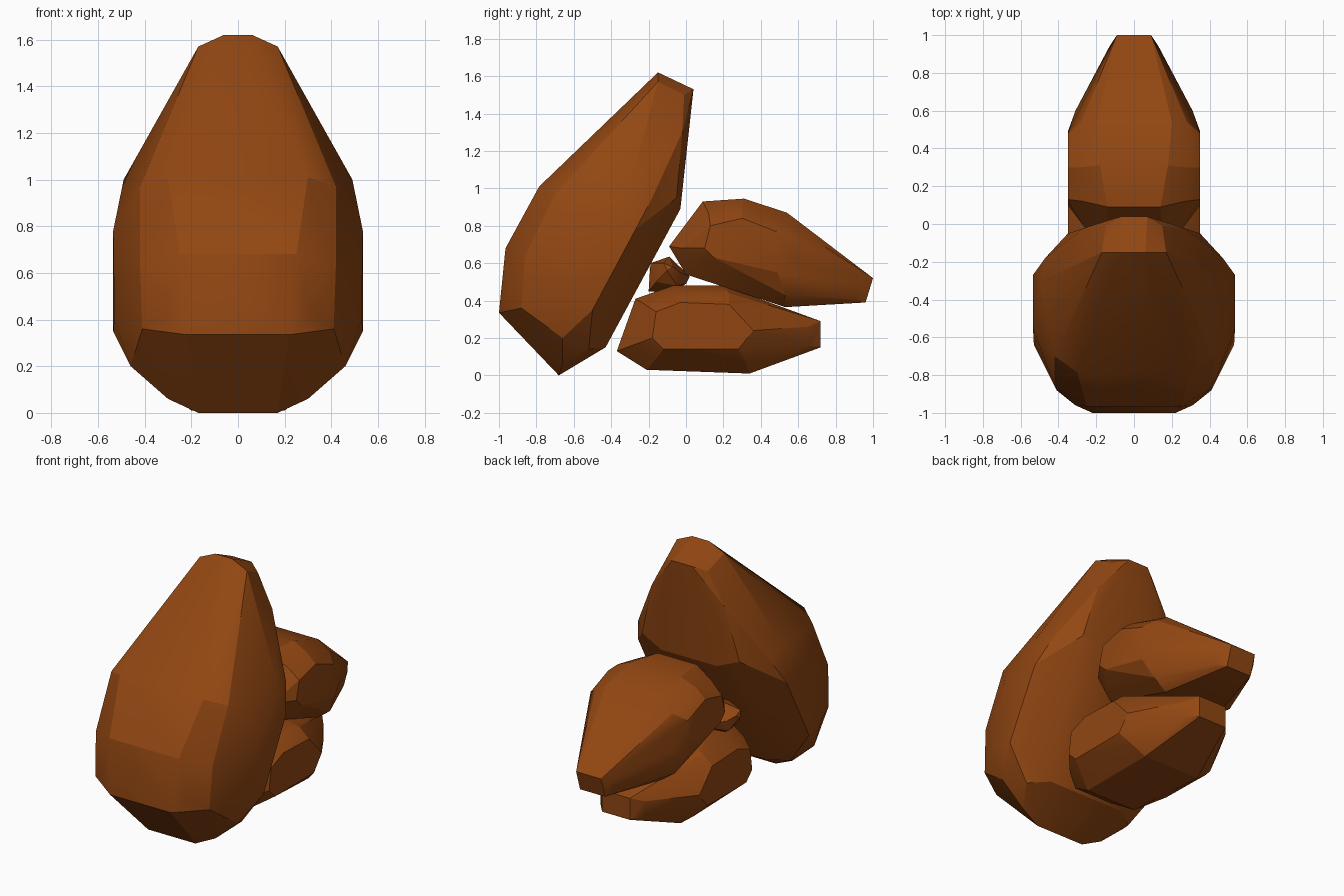
import bpy
import bmesh
import math

cube = bpy.data.objects.get("Cube")
if cube:
    bpy.data.objects.remove(cube, do_unlink=True)

# Single earthy material
brown = bpy.data.materials.new("rust brown stone")
brown.use_nodes = True
colour = (0.285, 0.062, 0.006, 1)
brown.diffuse_color = colour
shader = next(n for n in brown.node_tree.nodes if n.type == 'BSDF_PRINCIPLED')
shader.inputs["Base Color"].default_value = colour
shader.inputs["Roughness"].default_value = 0.9


def rock(name, corners, centre_x=0):
    """Chiselled rock: convex hull of (y, z, half width) corners mirrored in x."""
    bm = bmesh.new()
    for y, z, half in corners:
        for side in (-1, 1):
            bm.verts.new((centre_x + side * half, y, z))
    hull = bmesh.ops.convex_hull(bm, input=bm.verts[:])
    loose = {v for v in hull["geom_interior"] + hull["geom_unused"]
             if isinstance(v, bmesh.types.BMVert)}
    bmesh.ops.delete(bm, geom=list(loose), context='VERTS')
    # Merge nearly coplanar triangles into broad facets
    bmesh.ops.dissolve_limit(bm, angle_limit=math.radians(3),
                             verts=bm.verts[:], edges=bm.edges[:])
    bmesh.ops.recalc_face_normals(bm, faces=bm.faces[:])
    mesh = bpy.data.meshes.new(name)
    bm.to_mesh(mesh)
    bm.free()
    mesh.materials.append(brown)
    obj = bpy.data.objects.new(name, mesh)
    bpy.context.collection.objects.link(obj)
    bpy.ops.object.select_all(action='DESELECT')
    obj.select_set(True)
    bpy.context.view_layer.objects.active = obj
    bpy.ops.object.shade_smooth_by_angle(angle=math.radians(22))
    return obj


# Tall leaning rock: side outline, then shoulders, then widest flank
rock("leaning_rock", [
    (-1, .335, .22), (-.965, .68, .25), (-.785, 1.01, .3), (-.15, 1.62, .06),
    (.04, 1.53, .07), (-.03, .89, .2), (-.43, .15, .28), (-.68, 0, .17),
    (-.96, .42, .31), (-.88, .36, .41), (-.86, .64, .42), (-.7, .97, .42),
    (-.15, 1.57, .17), (-.01, 1.5, .15), (-.02, 1.3, .26), (-.05, .95, .35),
    (-.18, .95, .47), (-.3, 1.0, .49), (-.27, .78, .535), (-.55, .78, .535),
    (-.5, .35, .535), (-.64, .4, .53), (-.66, .06, .3), (-.66, .2, .46),
    (-.52, .14, .39),
])

# Upper rock, tapering toward the back
rock("upper_rock", [
    (-.09, .69, .15), (.09, .93, .14), (.31, .945, .18), (.54, .87, .2),
    (1, .52, .09), (.96, .39, .09), (.53, .365, .2), (0, .54, .18),
    (-.02, .68, .26), (.12, .87, .27), (.3, .9, .28), (.54, .82, .28),
    (.1, .68, .35), (.13, .8, .35), (.3, .84, .35), (.48, .77, .35),
    (.49, .55, .35), (.15, .63, .35), (.6, .6, .31), (.53, .43, .29),
    (.94, .49, .13), (.9, .41, .13),
])

# Lower rock, lying flat on the ground
rock("lower_rock", [
    (-.37, .13, .14), (-.27, .41, .14), (-.07, .48, .18), (.2, .48, .18),
    (.72, .29, .1), (.72, .15, .1), (.34, .01, .2), (-.21, .03, .18),
    (-.29, .16, .25), (-.22, .38, .26), (-.05, .44, .28), (.23, .44, .28),
    (-.18, .2, .35), (-.16, .34, .35), (-.03, .39, .35), (.23, .38, .35),
    (.36, .24, .35), (.28, .14, .35), (-.12, .14, .35), (.32, .07, .28),
    (.65, .26, .16), (.65, .16, .16),
])

# Small pebble wedged between the larger rocks
rock("wedged_pebble", [
    (-.2, .45, .08), (-.19, .6, .08), (-.09, .635, .1), (.02, .53, .08),
    (0, .49, .08), (-.08, .44, .1), (-.16, .5, .17), (-.15, .58, .17),
    (-.03, .55, .17), (-.05, .48, .17), (-.12, .6, .21), (-.07, .58, .21),
    (-.1, .56, .22),
], centre_x=-.1)
